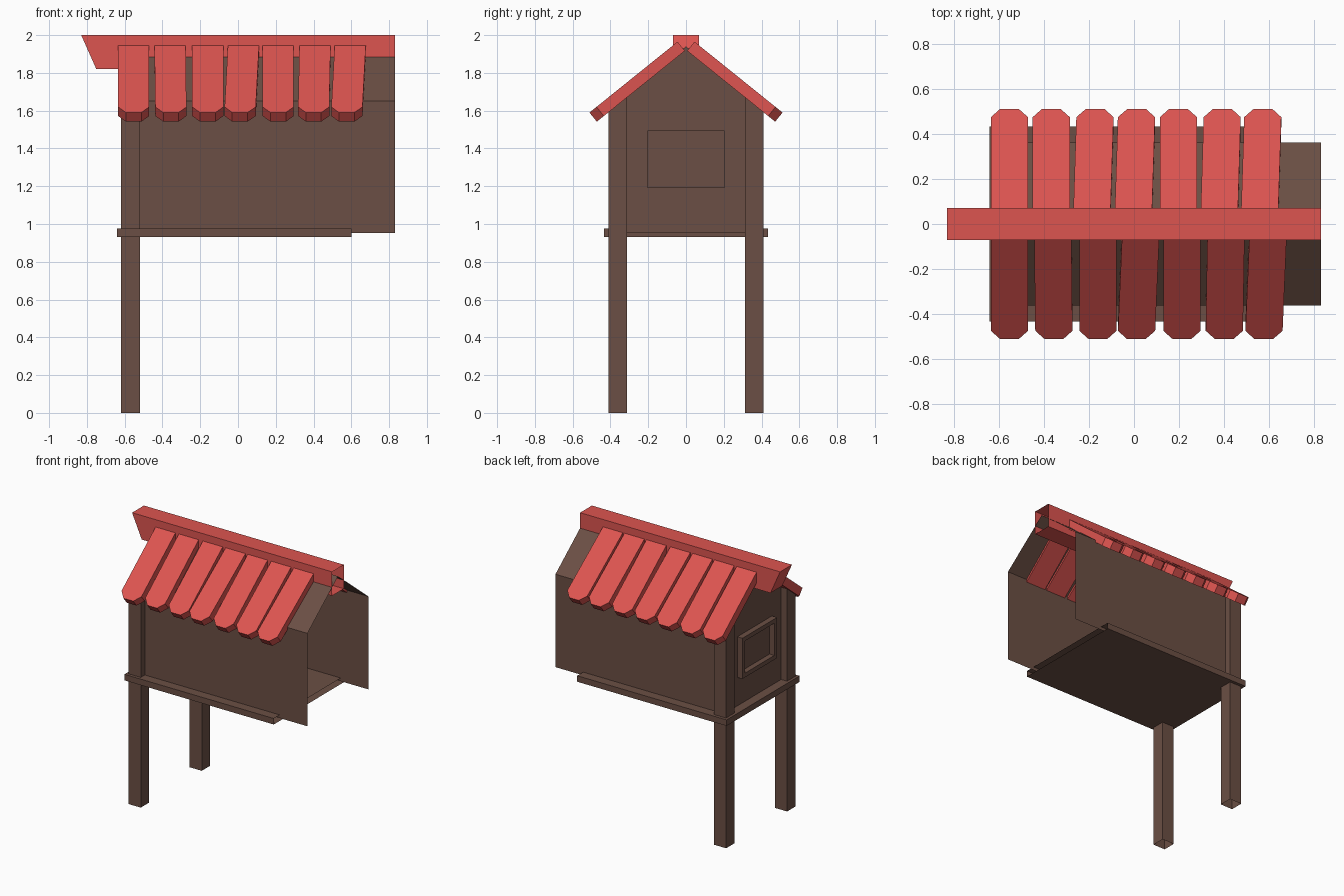
import bpy, bmesh
from mathutils import Vector

if "Cube" in bpy.data.objects:
    bpy.data.objects.remove(bpy.data.objects["Cube"])

def material(name, rgb):
    m = bpy.data.materials.new(name)
    m.diffuse_color = (*rgb, 1)
    m.use_nodes = True
    m.node_tree.nodes["Principled BSDF"].inputs["Base Color"].default_value = m.diffuse_color
    return m

WOOD = material("brown wood", (0.147, 0.078, 0.058))
RED = material("red roof", (0.72, 0.089, 0.08))

def finish(name, bm, mat, solid=True):
    if solid:
        bmesh.ops.recalc_face_normals(bm, faces=bm.faces)
    me = bpy.data.meshes.new(name)
    bm.to_mesh(me)
    bm.free()
    me.materials.append(mat)
    ob = bpy.data.objects.new(name, me)
    bpy.context.collection.objects.link(ob)
    return ob

def loft(bm, a, b, closed=True, cap_a=True, cap_b=True):
    """Join two matching outlines, with optional end caps."""
    va = [bm.verts.new(p) for p in a]
    vb = [bm.verts.new(p) for p in b]
    n = len(a)
    for i in range(n if closed else n - 1):
        j = (i + 1) % n
        bm.faces.new((va[i], va[j], vb[j], vb[i]))
    if cap_a:
        bm.faces.new(va[::-1])
    if cap_b:
        bm.faces.new(vb)

def rect(x, w, z0, z1):
    return [(x, -w, z0), (x, w, z0), (x, w, z1), (x, -w, z1)]

EAVE, APEX, HALF = 1.65, 1.94, 0.362
def roof_z(y):
    return APEX - (APEX - EAVE) / HALF * abs(y)

# House shell: long walls and roof sheets, open at the right end and below
def shell(x):
    return [(x, HALF, 0.953), (x, HALF, EAVE), (x, 0, APEX), (x, -HALF, EAVE), (x, -HALF, 0.953)]
bm = bmesh.new()
loft(bm, shell(-0.57), shell(0.83), closed=False, cap_b=False)
finish("house_walls", bm, WOOD)

# Floor slab, open at the right end
bm = bmesh.new()
loft(bm, rect(-0.64, 0.433, 0.932, 0.977), rect(0.60, 0.433, 0.932, 0.977), cap_b=False)
finish("floor_slab", bm, WOOD)

# Corner posts, open at the foot, tops cut to the roof pitch
for side, label in ((-1, "front"), (1, "back")):
    corners = [(-0.62, 0.313), (-0.52, 0.313), (-0.52, 0.41), (-0.62, 0.41)]
    bm = bmesh.new()
    loft(bm, [(x, side * y, 0) for x, y in corners],
         [(x, side * y, roof_z(y) - 0.003) for x, y in corners], cap_a=False)
    finish(label + "_post", bm, WOOD)

# Window frame with a recessed pane on the left end
bm = bmesh.new()
loft(bm, rect(-0.612, 0.205, 1.19, 1.495), rect(-0.56, 0.205, 1.19, 1.495))
bmesh.ops.recalc_face_normals(bm, faces=bm.faces)
front = min(bm.faces, key=lambda f: f.calc_center_median().x)
bmesh.ops.inset_region(bm, faces=[front], thickness=0.045)
pane = bmesh.ops.extrude_discrete_faces(bm, faces=[front])["faces"][0]
bmesh.ops.translate(bm, verts=pane.verts, vec=(0.04, 0, 0))
finish("window_frame", bm, WOOD)

# Ridge beam with a slanted left end, open at the right end
bm = bmesh.new()
left = [(-0.83 if z > 1.9 else -0.75, y, z) for _, y, z in rect(0, 0.07, 1.82, 2.0)]
loft(bm, left, rect(0.83, 0.07, 1.82, 2.0), cap_b=False)
finish("ridge_beam", bm, RED)

# Roof boards with clipped lower corners, each slightly turned
def board(name, side, x_ridge, x_eave):
    top = Vector((0.045, 1.965))
    end = Vector((0.511, 1.59))
    down = Vector((-0.627, -0.779)) * 0.062
    h = 0.0825
    outline = [(-h, 0), (h, 0), (h, 0.92), (h - 0.042, 1), (-h + 0.042, 1), (-h, 0.92)]
    def layer(off):
        pts = []
        for u, t in outline:
            p = top.lerp(end, t) + off
            pts.append((x_ridge + (x_eave - x_ridge) * t + u, side * p.x, p.y))
        return pts
    bm = bmesh.new()
    loft(bm, layer(Vector((0, 0))), layer(down))
    finish(name, bm, RED)

FRONT = [(-.5525, -.5525), (-.36, -.355), (-.16, -.16), (.03, .01),
         (.2125, .2125), (.408, .40), (.595, .575)]
BACK = [(-.5525, -.5525), (-.367, -.367), (-.187, -.172), (-.003, .012),
        (.197, .197), (.378, .392), (.557, .572)]
for label, side, row in (("front", -1, FRONT), ("back", 1, BACK)):
    for i, (xr, xe) in enumerate(row):
        board(f"{label}_roof_board_{i + 1}", side, xr, xe)
